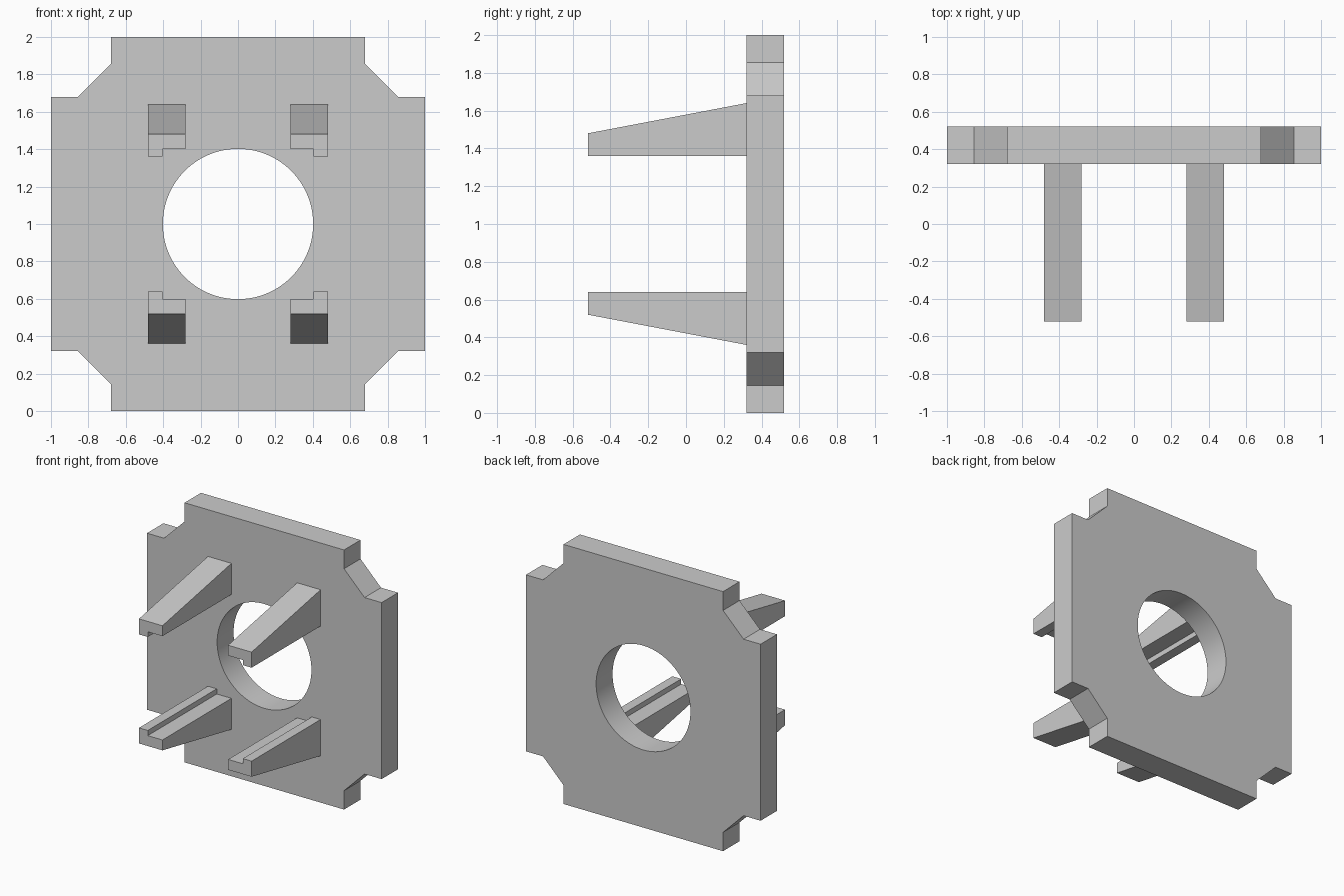
import bpy, bmesh, math

if "Cube" in bpy.data.objects:
    bpy.data.objects.remove(bpy.data.objects["Cube"])

FRONT, FACE, BACK, MID = -0.52, 0.32, 0.52, 1.0


def loft(name, near, far):
    """Solid between two matching loops of 3D points."""
    bm = bmesh.new()
    a = [bm.verts.new(p) for p in near]
    b = [bm.verts.new(p) for p in far]
    n = len(a)
    bm.faces.new(a)
    bm.faces.new(b[::-1])
    for i in range(n):
        j = (i + 1) % n
        bm.faces.new((a[j], a[i], b[i], b[j]))
    bmesh.ops.recalc_face_normals(bm, faces=bm.faces)
    mesh = bpy.data.meshes.new(name)
    bm.to_mesh(mesh)
    bm.free()
    obj = bpy.data.objects.new(name, mesh)
    bpy.context.collection.objects.link(obj)
    return obj


# Square plate with stepped, chamfered corners
corner = [(1, 0.68), (0.855, 0.68), (0.68, 0.855), (0.68, 1)]
outline = []
for sx, sz in ((1, 1), (-1, 1), (-1, -1), (1, -1)):
    pts = corner if sx * sz > 0 else corner[::-1]
    outline += [(sx * x, MID + sz * z) for x, z in pts]
plate = loft("plate", [(x, FACE, z) for x, z in outline],
             [(x, BACK, z) for x, z in outline])

# Round opening through the plate
bpy.ops.mesh.primitive_cylinder_add(vertices=96, radius=0.402, depth=0.6,
                                    location=(0, 0.42, MID),
                                    rotation=(math.pi / 2, 0, 0))
cutter = bpy.context.object
cutter.name = "hole_cutter"
cutter.hide_render = True
hole = plate.modifiers.new("hole", "BOOLEAN")
hole.operation = "DIFFERENCE"
hole.solver = "EXACT"
hole.object = cutter
bpy.ops.object.select_all(action="DESELECT")
plate.select_set(True)
bpy.context.view_layer.objects.active = plate
bpy.ops.object.modifier_apply(modifier="hole")
bpy.data.objects.remove(cutter)
bpy.ops.object.shade_smooth_by_angle(angle=math.radians(30))


# Tapered arms with a lip along the outer edge, mirrored to four places
def section(sx, sz, y, height):
    pts = [(0.28, 0.40), (0.405, 0.40), (0.405, 0.36),
           (0.48, 0.36), (0.48, height), (0.28, height)]
    return [(sx * x, y, MID + sz * z) for x, z in pts]


for sx, side in ((-1, "left"), (1, "right")):
    for sz, level in ((-1, "lower"), (1, "upper")):
        loft(f"{level}_{side}_arm", section(sx, sz, FRONT, 0.48),
             section(sx, sz, FACE, 0.64))
